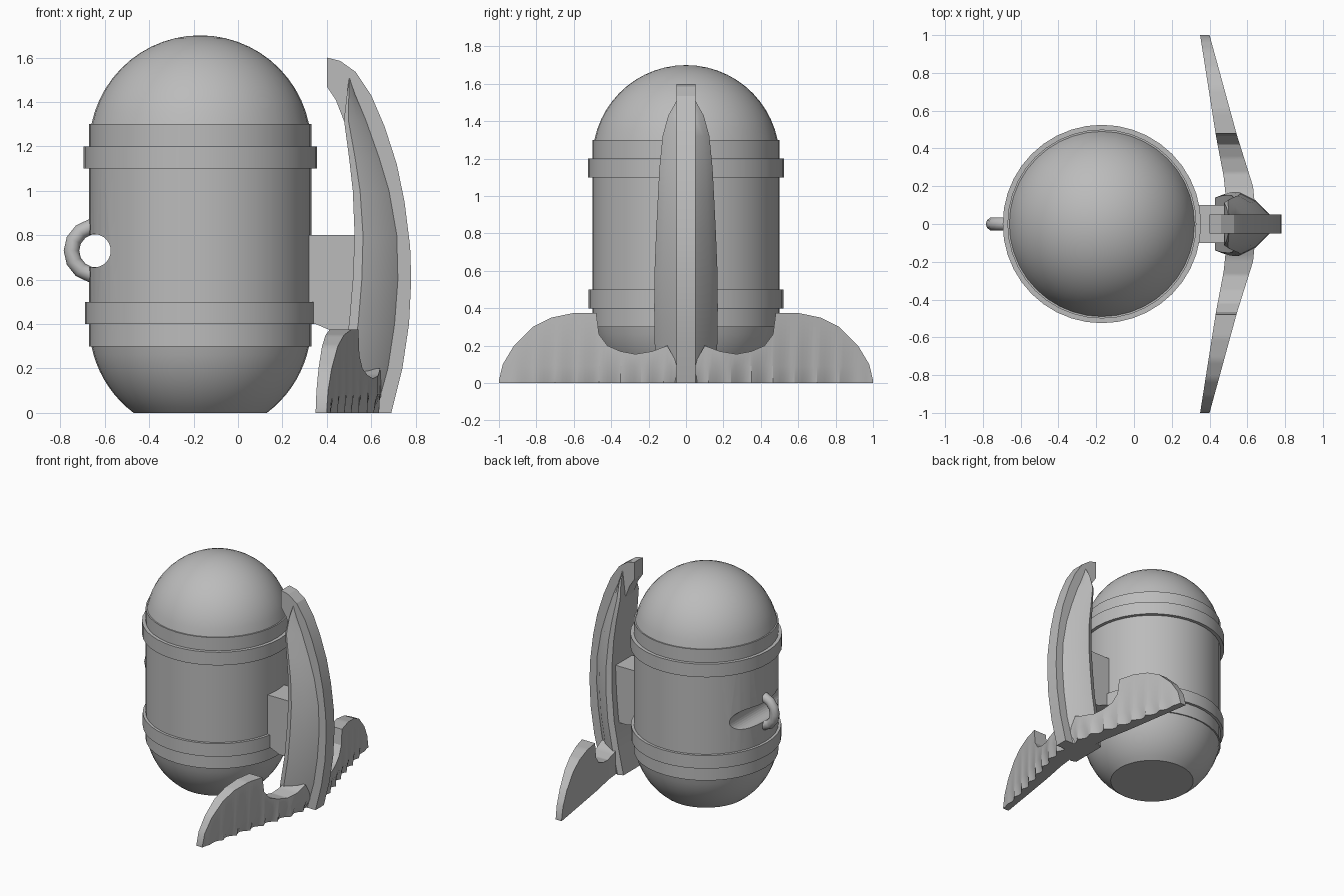
import bpy, bmesh, math
from mathutils import Vector

cube = bpy.data.objects.get("Cube")
if cube:
    bpy.data.objects.remove(cube)

grey = bpy.data.materials.new("plain grey")
grey.use_nodes = True
grey.diffuse_color = (0.5, 0.5, 0.5, 1)
grey.node_tree.nodes["Principled BSDF"].inputs["Base Color"].default_value = (0.5, 0.5, 0.5, 1)

TANK_X = -0.17


def finish(name, bm, angle=30):
    bmesh.ops.recalc_face_normals(bm, faces=bm.faces)
    mesh = bpy.data.meshes.new(name)
    bm.to_mesh(mesh)
    bm.free()
    obj = bpy.data.objects.new(name, mesh)
    bpy.context.collection.objects.link(obj)
    mesh.materials.append(grey)
    bpy.ops.object.select_all(action='DESELECT')
    obj.select_set(True)
    bpy.context.view_layer.objects.active = obj
    if angle:
        bpy.ops.object.shade_smooth_by_angle(angle=math.radians(angle))
    return obj


def lathe(name, profile, steps=40):
    """Spin a (radius, z) profile around the tank axis."""
    bm = bmesh.new()
    verts = [bm.verts.new((TANK_X + r, 0, z)) for r, z in profile]
    edges = [bm.edges.new(pair) for pair in zip(verts, verts[1:])]
    bmesh.ops.spin(bm, geom=verts + edges, cent=(TANK_X, 0, 0), axis=(0, 0, 1),
                   angle=math.tau, steps=steps)
    bmesh.ops.remove_doubles(bm, verts=bm.verts, dist=0.0005)
    return finish(name, bm)


def plate(name, outline, half):
    """Extrude an (x, z) outline across y."""
    bm = bmesh.new()
    face = bm.faces.new([bm.verts.new((x, -half, z)) for x, z in outline])
    ext = bmesh.ops.extrude_face_region(bm, geom=[face])
    moved = [g for g in ext["geom"] if isinstance(g, bmesh.types.BMVert)]
    bmesh.ops.translate(bm, verts=moved, vec=(0, 2 * half, 0))
    return finish(name, bm, 20)


def loft(name, sections, angle=30):
    """Skin closed cross-sections that share a point count."""
    bm = bmesh.new()
    rings = [[bm.verts.new(p) for p in s] for s in sections]
    n = len(rings[0])
    for a, b in zip(rings, rings[1:]):
        for i in range(n):
            j = (i + 1) % n
            bm.faces.new((a[i], a[j], b[j], b[i]))
    bm.faces.new(rings[0])
    bm.faces.new(rings[-1])
    return finish(name, bm, angle)


def interp(table, t):
    for (a, u), (b, v) in zip(table, table[1:]):
        if t <= b:
            return u + (v - u) * (t - a) / (b - a)
    return table[-1][1]


# Tank: capsule with a flat foot and a slightly proud barrel
def arc(center, start, end, n=9):
    angles = [math.radians(start + (end - start) * i / n) for i in range(n + 1)]
    return [(0.5 * math.cos(a), center + 0.5 * math.sin(a)) for a in angles]


tank = lathe("tank", [(0, 0)] + arc(0.4, -53.13, -11.5) + [(0.5, 0.3), (0.5, 1.3)]
             + arc(1.2, 11.5, 90, 12))

# Round finger notch cut through the tank wall behind the handle
bpy.ops.mesh.primitive_cylinder_add(vertices=32, radius=0.075, depth=1.6,
                                    location=(-0.648, 0, 0.73), rotation=(math.pi / 2, 0, 0))
cutter = bpy.context.object
cutter.name = "notch_cutter"
cutter.data.materials.append(grey)
cutter.hide_render = True
cutter.hide_viewport = True
cut = tank.modifiers.new("notch", 'BOOLEAN')
cut.object = cutter
cut.solver = 'EXACT'

# Raised bands
for name, z, r in (("lower_band", 0.4, 0.52), ("upper_band", 1.1, 0.525)):
    lathe(name, [(0.48, z), (r, z), (r, z + 0.1), (0.48, z + 0.1), (0.48, z)])

# Ring handle
bpy.ops.mesh.primitive_torus_add(major_segments=14, minor_segments=10, major_radius=0.11,
                                 minor_radius=0.035, location=(-0.64, 0, 0.73),
                                 rotation=(math.pi / 2, 0, 0))
handle = bpy.context.object
handle.name = "ring_handle"
handle.data.materials.append(grey)
bpy.ops.object.shade_smooth_by_angle(angle=math.radians(40))

# Bracket joining the tank to the horn
plate("bracket", [(0.28, 0.4), (0.35, 0.4), (0.42, 0.37), (0.56, 0.37), (0.56, 0.8), (0.28, 0.8)], 0.1)

# Curved central fin
plate("central_fin", [(0.4, 1.6), (0.46, 1.585), (0.53, 1.535), (0.6, 1.43), (0.66, 1.29),
                      (0.715, 1.12), (0.75, 0.95), (0.775, 0.75), (0.78, 0.6), (0.77, 0.4),
                      (0.74, 0.2), (0.69, 0), (0.55, 0), (0.57, 0.6), (0.55, 1),
                      (0.51, 1.22), (0.475, 1.32), (0.44, 1.41), (0.4, 1.47)], 0.05)

# Horn body: height, inner x, outer x, half width
horn = [(0, 0.43, 0.62, 0.155), (0.2, 0.465, 0.675, 0.167), (0.4, 0.5, 0.705, 0.17),
        (0.6, 0.517, 0.72, 0.168), (0.8, 0.525, 0.715, 0.16), (1, 0.517, 0.68, 0.15),
        (1.15, 0.5, 0.635, 0.142), (1.32, 0.477, 0.575, 0.125), (1.43, 0.49, 0.535, 0.095),
        (1.51, 0.5, 0.51, 0.05)]
sections = []
for z, xin, xout, w in horn:
    d = xout - xin
    half = [(xin, 0.9 * w), (xin + 0.2 * d, w), (xin + 0.62 * d, 0.75 * w), (xout, min(0.05, 0.4 * w))]
    sections.append([(x, y, z) for x, y in half] + [(x, -y, z) for x, y in reversed(half)])
loft("horn", sections, 25)

# Swept wing blade: top edge, outer x and inner x against distance from the middle
top = [(0, 0.11), (0.05, 0.11), (0.1, 0.2), (0.18, 0.17), (0.27, 0.155), (0.35, 0.17),
       (0.42, 0.2), (0.465, 0.26), (0.48, 0.375), (0.6, 0.375), (0.72, 0.35), (0.82, 0.3),
       (0.92, 0.2), (0.98, 0.1), (1, 0.015)]
outer = [(0, 0.65), (0.2, 0.63), (0.47, 0.545), (1, 0.4)]
inner = [(0, 0.5), (0.25, 0.475), (0.46, 0.435), (1, 0.35)]
side = sorted({round(i / 50, 3) for i in range(51)} | {y for y, z in top})
sections = []
for y in [-s for s in reversed(side) if s] + side:
    t = abs(y)
    z, xo, xi = interp(top, t), interp(outer, t), interp(inner, t)
    scallop = min(0.035, 0.5 * (xo - xi)) * abs(math.sin(math.pi * t / 0.117)) * (1 - t ** 6)
    sections.append([(xi, y, 0), (xo - scallop, y, 0), (xo, y, min(0.09, 0.7 * z)),
                     (xo, y, z), (xi, y, z)])
loft("wing_blade", sections, 25)
